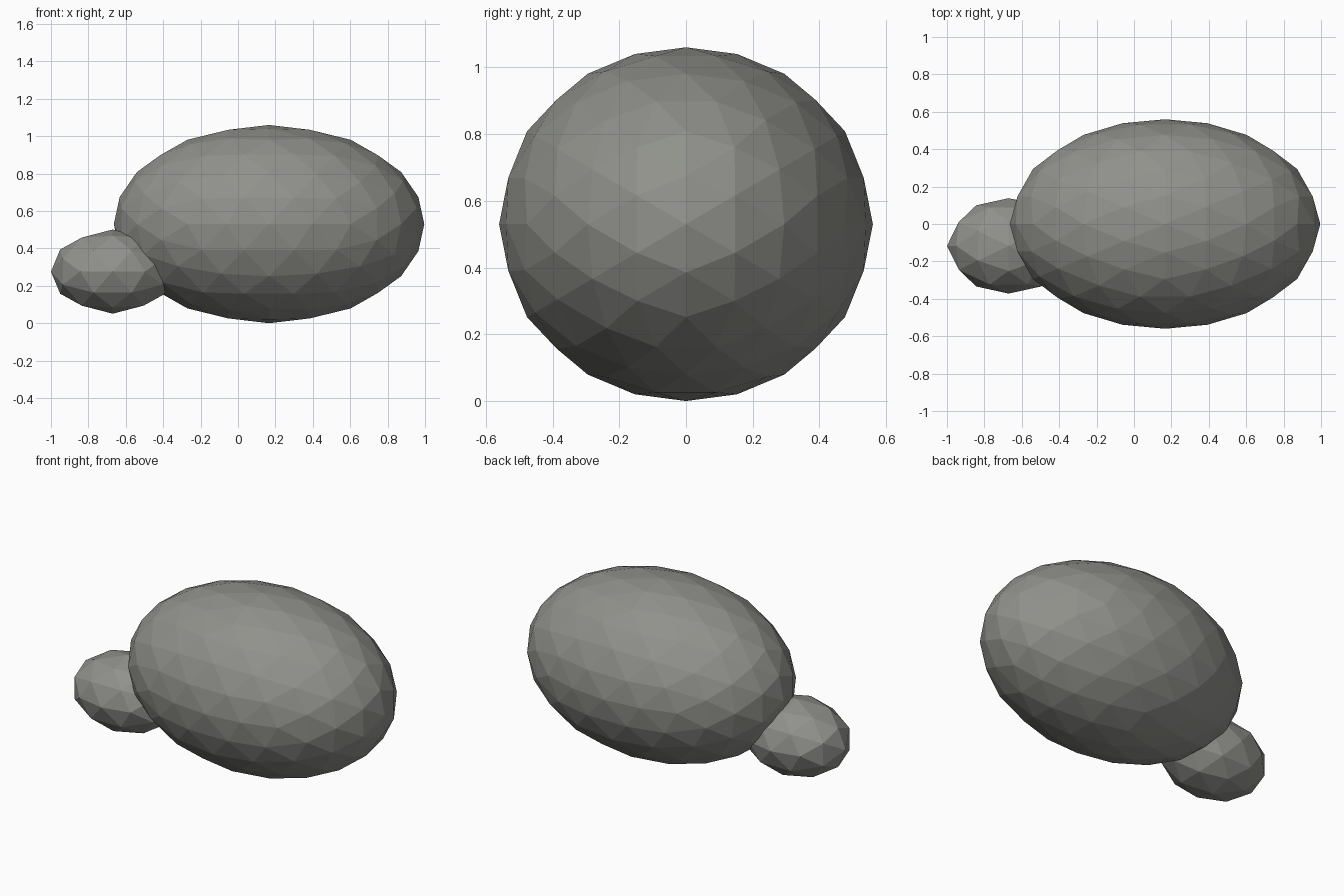
import bpy, bmesh
from mathutils import Vector

if "Cube" in bpy.data.objects:
    bpy.data.objects.remove(bpy.data.objects["Cube"])

grey = bpy.data.materials.new("stone grey")
grey.diffuse_color = (0.28, 0.285, 0.26, 1)
grey.use_nodes = True
grey.node_tree.nodes["Principled BSDF"].inputs["Base Color"].default_value = grey.diffuse_color


def rock(name, centre, radii, levels):
    """Flat-shaded geodesic ellipsoid, icosahedron edges centred on the axes."""
    phi = (1 + 5 ** 0.5) / 2
    bm = bmesh.new()
    for a in (-1, 1):
        for b in (-phi, phi):
            for co in ((0, a, b), (a, b, 0), (b, 0, a)):
                bm.verts.new(Vector(co).normalized())
    bmesh.ops.convex_hull(bm, input=bm.verts[:])
    for _ in range(levels):
        bmesh.ops.subdivide_edges(bm, edges=bm.edges[:], cuts=1, use_grid_fill=True)
        for v in bm.verts:
            v.co.normalize()
    for v in bm.verts:
        v.co = Vector(c + r * k for c, r, k in zip(centre, radii, v.co))
    bmesh.ops.recalc_face_normals(bm, faces=bm.faces[:])
    mesh = bpy.data.meshes.new(name)
    bm.to_mesh(mesh)
    bm.free()
    mesh.materials.append(grey)
    obj = bpy.data.objects.new(name, mesh)
    bpy.context.collection.objects.link(obj)
    return obj


# Main boulder and the small stone leaning on its left
rock("large_boulder", (0.166, 0, 0.53), (0.83, 0.56, 0.53), 2)
rock("small_stone", (-0.67, -0.117, 0.276), (0.33, 0.255, 0.225), 1)
